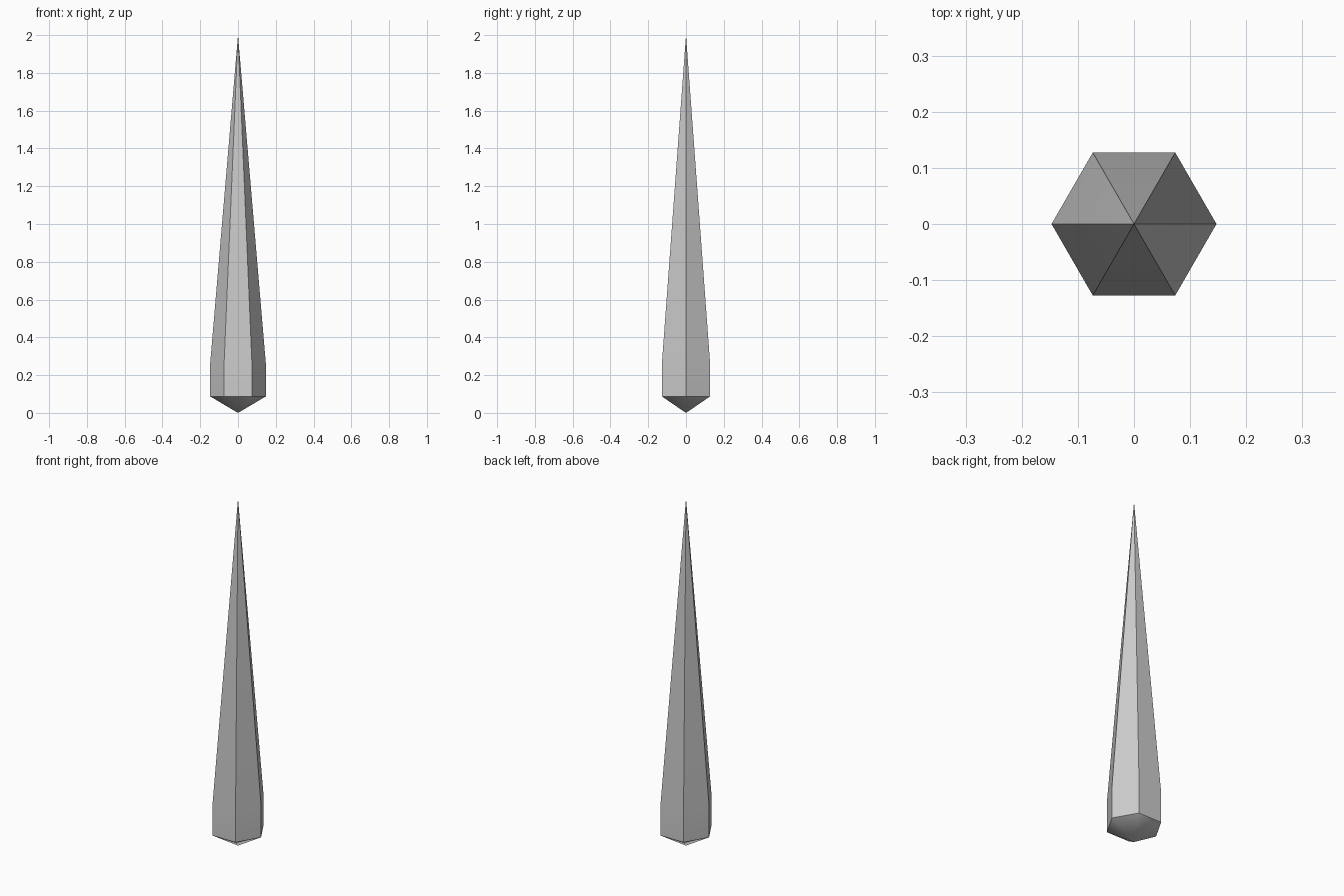
import bpy, bmesh, math

if "Cube" in bpy.data.objects:
    bpy.data.objects.remove(bpy.data.objects["Cube"])

SIDES = 6
RADIUS = 0.147

bm = bmesh.new()


def ring(z):
    return [bm.verts.new((RADIUS * math.cos(i * math.tau / SIDES),
                          RADIUS * math.sin(i * math.tau / SIDES), z))
            for i in range(SIDES)]


# pointed base, short straight collar, long tapering point
base_tip = bm.verts.new((0, 0, 0))
lower, upper = ring(0.087), ring(0.265)
top_tip = bm.verts.new((0, 0, 2.0))

for i in range(SIDES):
    j = (i + 1) % SIDES
    bm.faces.new((base_tip, lower[j], lower[i]))
    bm.faces.new((lower[i], lower[j], upper[j], upper[i]))
    bm.faces.new((upper[i], upper[j], top_tip))

mesh = bpy.data.meshes.new("spike")
bm.to_mesh(mesh)
bm.free()
spike = bpy.data.objects.new("spike", mesh)
bpy.context.collection.objects.link(spike)

# soft base cone and collar bend, crisp vertical ridges
bpy.context.view_layer.objects.active = spike
spike.select_set(True)
bpy.ops.object.shade_smooth_by_angle(angle=math.radians(40))
